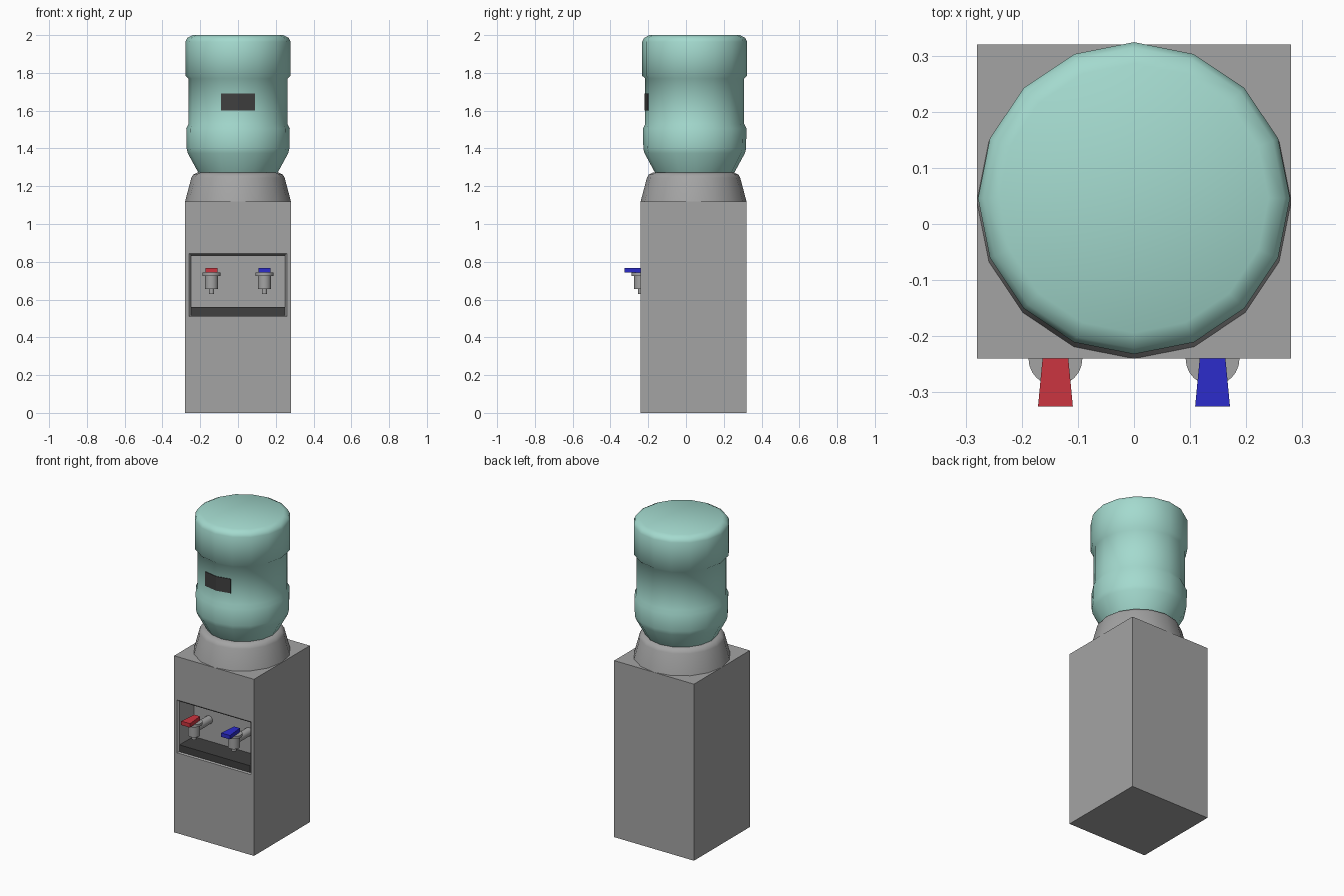
import bpy, bmesh, math
from mathutils import Matrix, Vector

cube = bpy.data.objects.get("Cube")
if cube:
    bpy.data.objects.remove(cube, do_unlink=True)


def material(name, rgb):
    m = bpy.data.materials.new(name)
    m.use_nodes = True
    color = (*rgb, 1)
    m.diffuse_color = color
    m.node_tree.nodes["Principled BSDF"].inputs["Base Color"].default_value = color
    return m


GREY = material("grey plastic", (0.37, 0.37, 0.37))
AQUA = material("aqua bottle", (0.37, 0.70, 0.62))
DARK = material("dark grey", (0.05, 0.05, 0.05))
RED = material("hot red", (0.60, 0.035, 0.05))
BLUE = material("cold blue", (0.025, 0.025, 0.60))


def finish(bm, name, mat, smooth=False):
    bmesh.ops.recalc_face_normals(bm, faces=bm.faces[:])
    mesh = bpy.data.meshes.new(name)
    bm.to_mesh(mesh)
    bm.free()
    mesh.materials.append(mat)
    ob = bpy.data.objects.new(name, mesh)
    bpy.context.collection.objects.link(ob)
    if smooth:
        bpy.ops.object.select_all(action='DESELECT')
        ob.select_set(True)
        bpy.context.view_layer.objects.active = ob
        bpy.ops.object.shade_smooth_by_angle(angle=math.radians(50))
    return ob


def box_bm(lo, hi):
    bm = bmesh.new()
    lo, hi = Vector(lo), Vector(hi)
    bmesh.ops.create_cube(bm, size=1, matrix=Matrix.Translation((lo + hi) / 2)
                          @ Matrix.Diagonal((*(hi - lo), 1)))
    return bm


def lathe(name, profile, center, mat, sides=16, axis='Z'):
    """Closed turned solid from (radius, height) rings."""
    bm = bmesh.new()
    rings = []
    for r, h in profile:
        ring = []
        for i in range(sides):
            a = math.tau * i / sides
            u, v = r * math.cos(a), r * math.sin(a)
            p = (u, v, h) if axis == 'Z' else (u, h, v)
            ring.append(bm.verts.new(Vector(p) + Vector(center)))
        rings.append(ring)
    for a, b in zip(rings, rings[1:]):
        for i in range(sides):
            j = (i + 1) % sides
            bm.faces.new((a[i], a[j], b[j], b[i]))
    bm.faces.new(rings[0])
    bm.faces.new(rings[-1])
    return finish(bm, name, mat, True)


# Cabinet with a recessed tap niche in the front face
bm = box_bm((-0.28, -0.24, 0), (0.28, 0.32, 1.12))
bm.normal_update()
front = min(bm.faces, key=lambda f: f.calc_center_median().y)
for half, bottom, top, y in ((0.26, 0.51, 0.845, -0.24),
                             (0.25, 0.518, 0.835, -0.23),
                             (0.245, 0.522, 0.83, -0.09)):
    bmesh.ops.inset_individual(bm, faces=[front], thickness=0.005)
    mid = front.calc_center_median()
    for v in front.verts:
        v.co = (half if v.co.x > mid.x else -half, y, top if v.co.z > mid.z else bottom)
finish(bm, "cabinet", GREY)

# Drip tray on the niche floor
finish(box_bm((-0.248, -0.232, 0.515), (0.248, -0.092, 0.56)), "drip_tray", DARK)

# Collar that holds the bottle
lathe("bottle_collar", [(0.28, 1.12), (0.247, 1.245), (0.237, 1.262), (0.215, 1.272)],
      (0, 0.04, 0), GREY)

# Water bottle, upside down
lathe("water_bottle", [(0.19, 1.24), (0.21, 1.272), (0.266, 1.375), (0.272, 1.40),
                       (0.274, 1.505), (0.262, 1.53), (0.262, 1.77), (0.278, 1.785),
                       (0.278, 1.965), (0.268, 1.985), (0.24, 2.0)],
      (0, 0.046, 0), AQUA)

# Label plate wrapped around the bottle front
bm = bmesh.new()
cols = []
for x in (-0.09, 0, 0.09):
    y = -0.220 + abs(x) * math.tan(math.pi / 16)
    cols.append([bm.verts.new((x, y, z)) for z in (1.60, 1.69)])
for a, b in zip(cols, cols[1:]):
    bm.faces.new((a[0], b[0], b[1], a[1]))
geom = bmesh.ops.extrude_face_region(bm, geom=bm.faces[:])["geom"]
bmesh.ops.translate(bm, vec=(0, 0.006, 0),
                    verts=[g for g in geom if isinstance(g, bmesh.types.BMVert)])
finish(bm, "bottle_label", DARK)

# Taps: valve, collar, spout, supply pipe and lever
for name, x, mat in (("hot", -0.14, RED), ("cold", 0.14, BLUE)):
    at = (x, -0.24, 0)
    lathe(name + "_tap_spout", [(0.014, 0.63), (0.014, 0.66)], at, GREY)
    lathe(name + "_tap_valve", [(0.035, 0.655), (0.035, 0.73)], at, GREY)
    lathe(name + "_tap_collar", [(0.048, 0.725), (0.048, 0.742)], at, GREY, 24)
    lathe(name + "_tap_pipe", [(0.025, -0.22), (0.025, -0.085)], (x, 0, 0.695), GREY, axis='Y')
    bm = box_bm((x - 0.031, -0.325, 0.742), (x + 0.031, -0.21, 0.767))
    for v in bm.verts:
        if v.co.y > -0.3:
            v.co.x = x + (v.co.x - x) * 0.65
    finish(bm, name + "_tap_lever", mat)
